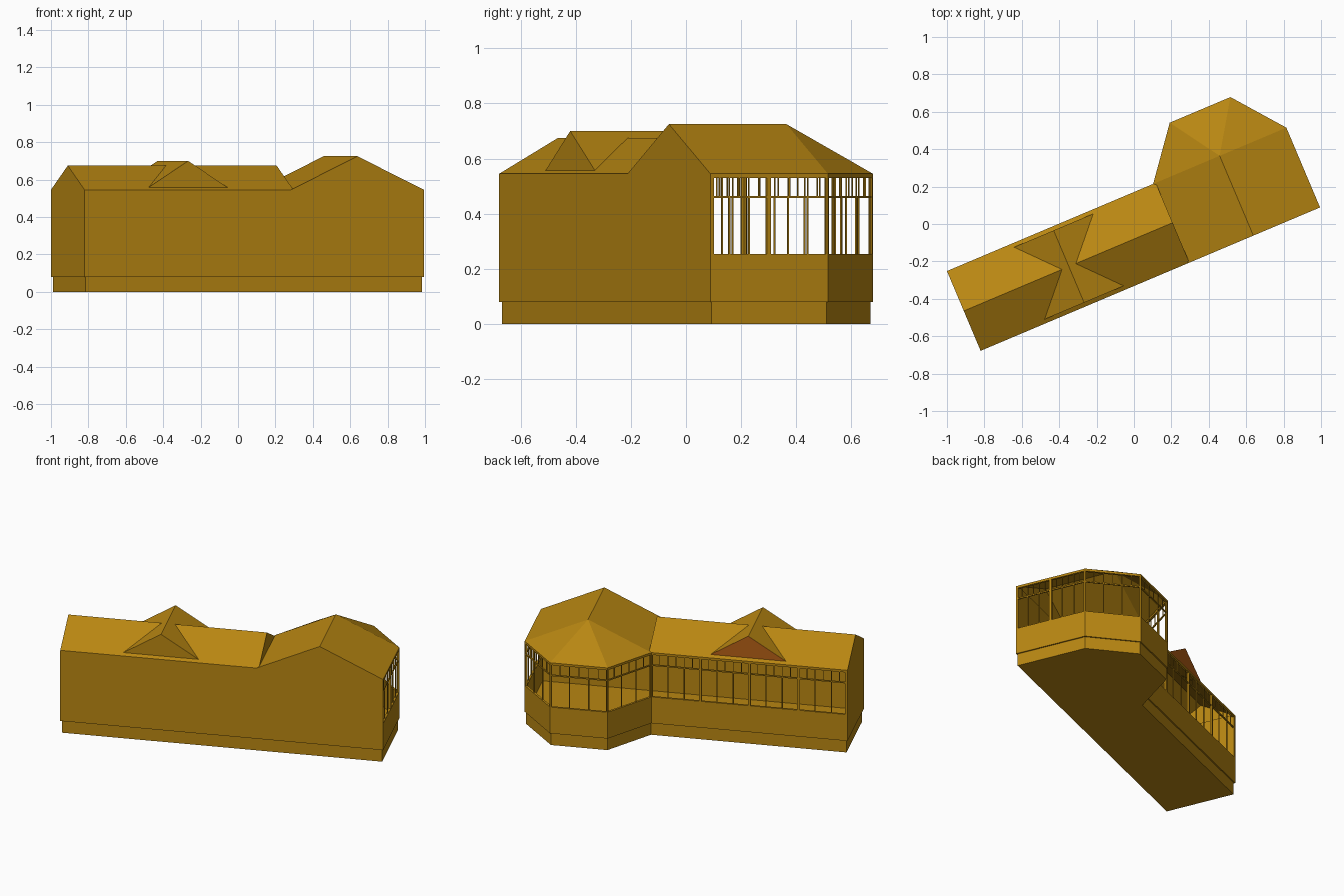
import bpy, bmesh, math
from mathutils import Matrix, Vector

if "Cube" in bpy.data.objects:
    bpy.data.objects.remove(bpy.data.objects["Cube"])

# The building is laid out along its own axes (u along front wall, v to the back), then turned
PLACE = Matrix.Translation((-0.82, -0.678, 0)) @ Matrix.Rotation(math.radians(22.9), 4, 'Z')
L, W = 1.97, 0.463          # front length, wing depth
EAVE, BASE, SILL = 0.545, 0.08, 0.253
BAY, MID = 1.197, 1.583     # start and centre line of the pavilion
T = 0.014                   # wall thickness
PLAN = [(0, 0), (L, 0), (L, W), (1.758, 0.73), (1.406, 0.73), (BAY, W), (0, W)]


def material(name, rgb):
    m = bpy.data.materials.new(name)
    m.diffuse_color = (*rgb, 1)
    m.use_nodes = True
    m.node_tree.nodes["Principled BSDF"].inputs["Base Color"].default_value = m.diffuse_color
    return m


GOLD = material("golden_paint", (0.48, 0.24, 0.006))
RUST = material("rust_paint", (0.46, 0.115, 0.008))


def finish(name, bm, mat=GOLD):
    bmesh.ops.recalc_face_normals(bm, faces=bm.faces)
    me = bpy.data.meshes.new(name)
    bm.to_mesh(me)
    bm.free()
    me.materials.append(mat)
    ob = bpy.data.objects.new(name, me)
    bpy.context.collection.objects.link(ob)
    ob.matrix_world = PLACE
    return ob


def sheet(name, pts, faces, mat=GOLD):
    bm = bmesh.new()
    vs = [bm.verts.new(p) for p in pts]
    for f in faces:
        bm.faces.new([vs[i] for i in f])
    return finish(name, bm, mat)


def box_along(bm, a, b, s0, s1, z0, z1, inset=0.0, t=T):
    """Box on the wall line a-b, from distance s0 to s1, set inward."""
    a, b = Vector(a), Vector(b)
    d = (b - a).normalized()
    n = Vector((-d.y, d.x))
    ring = [a + d * s + n * k for s, k in
            ((s0, inset), (s1, inset), (s1, inset + t), (s0, inset + t))]
    lo = [bm.verts.new((p.x, p.y, z0)) for p in ring]
    hi = [bm.verts.new((p.x, p.y, z1)) for p in ring]
    bm.faces.new(lo[::-1])
    bm.faces.new(hi)
    for i in range(4):
        j = (i + 1) % 4
        bm.faces.new((lo[i], lo[j], hi[j], hi[i]))


# Plinth with the floor on top, slightly inset from the walls
n = len(PLAN)
inner = []
for i in range(n):
    p, q, r = (Vector(PLAN[(i + k) % n]) for k in (-1, 0, 1))
    d1, d2 = (q - p).normalized(), (r - q).normalized()
    n1, n2 = Vector((-d1.y, d1.x)), Vector((-d2.y, d2.x))
    inner.append(q + (n1 + n2) * (0.008 / (1 + n1.dot(n2))))
sheet("plinth", [(p.x, p.y, z) for z in (0, BASE) for p in inner],
      [list(range(n)), list(range(n, 2 * n))] +
      [(i, (i + 1) % n, (i + 1) % n + n, i + n) for i in range(n)])


# Glazed walls: parapet, head beam, posts, transom and slim bars
def glazed_wall(name, a, b, bays):
    length = (Vector(b) - Vector(a)).length
    bm = bmesh.new()
    box_along(bm, a, b, 0, length, BASE, SILL)
    box_along(bm, a, b, 0, length, 0.53, EAVE)
    step = length / bays
    for i in range(bays + 1):
        c, h = i * step, 0.008
        box_along(bm, a, b, max(0, c - h), min(length, c + h), SILL, 0.53)
    box_along(bm, a, b, 0, length, 0.456, 0.464, 0.003, 0.008)
    for i in range(bays):
        for k in (1, 2):
            c = (i + k / 3) * step
            box_along(bm, a, b, c - .003, c + .003, SILL, 0.46, 0.004, 0.006)
        for k in range(1, 6):
            c = (i + k / 6) * step
            box_along(bm, a, b, c - .002, c + .002, 0.46, 0.53, 0.004, 0.005)
    finish(name, bm)


for name, i, bays in (("right_window_wall", 1, 2), ("bay_right_window_wall", 2, 1),
                      ("bay_back_window_wall", 3, 1), ("bay_left_window_wall", 4, 1),
                      ("back_window_wall", 5, 4)):
    glazed_wall(name, PLAN[i], PLAN[i + 1], bays)

# Solid front and left walls
for name, i in (("front_wall", 0), ("left_wall", 6)):
    a, b = PLAN[i], PLAN[(i + 1) % n]
    bm = bmesh.new()
    box_along(bm, a, b, 0, (Vector(b) - Vector(a)).length, BASE, EAVE)
    finish(name, bm)

# Wing roof with closed gable ends
RIDGE, U1 = 0.675, 1.212
sheet("wing_roof",
      [(u, v, z) for u in (0, U1) for v, z in ((0, EAVE), (W / 2, RIDGE), (W, EAVE))],
      [(0, 3, 4, 1), (1, 4, 5, 2), (0, 1, 2), (3, 5, 4)])

# Pavilion roof: front gable, straight ridge, faceted hip over the bay
TOP = 0.725
sheet("pavilion_roof",
      [(BAY, 0, EAVE), (MID, 0, TOP), (L, 0, EAVE), (MID, W, TOP)] +
      [(u, v, EAVE) for u, v in PLAN[2:6]],
      [(0, 1, 2), (0, 7, 3, 1), (1, 3, 4, 2), (3, 5, 4), (3, 6, 5), (3, 7, 6)])

# Cross dormer: two slopes notched onto the wing ridge, plus front and back gables
C, H, HR, V0, LOW, PEAK = 0.61, 0.232, 0.04, 0.022, 0.556, 0.70
V1 = W - V0
for side, s in (("left", -1), ("right", 1)):
    sheet("dormer_" + side + "_slope",
          [(C + s * H, V0, LOW), (C, V0, PEAK), (C, V1, PEAK), (C + s * H, V1, LOW),
           (C + s * HR, W / 2, RIDGE)],
          [(0, 1, 4), (1, 2, 4), (2, 3, 4)])
for name, v, mat in (("dormer_front_gable", V0, GOLD), ("dormer_back_gable", V1, RUST)):
    sheet(name, [(C - H, v, LOW), (C + H, v, LOW), (C, v, PEAK)], [(0, 1, 2)], mat)
